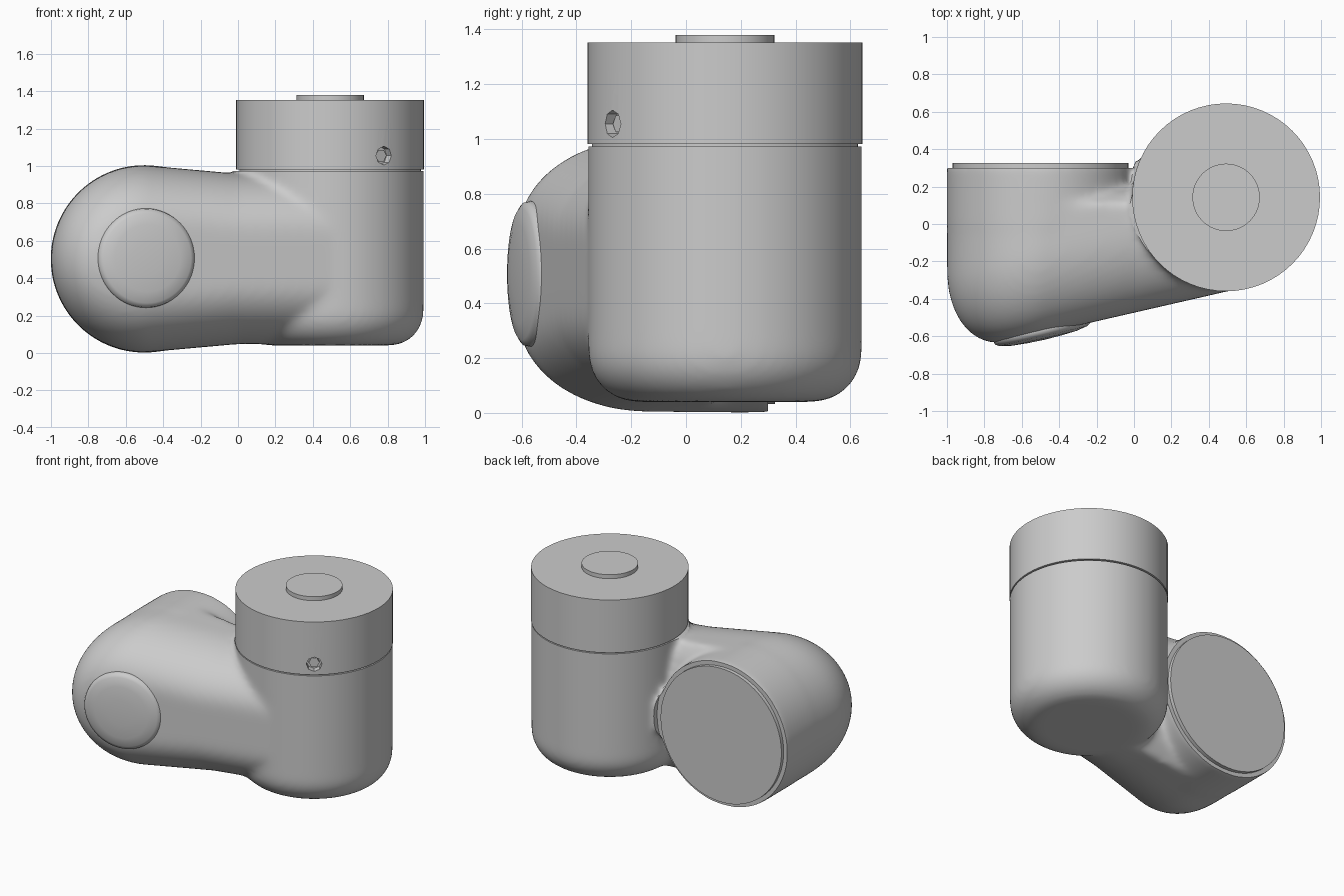
import bpy, bmesh, math
from mathutils import Vector

if "Cube" in bpy.data.objects:
    bpy.data.objects.remove(bpy.data.objects["Cube"])

VX, VY = 0.4925, 0.1425          # axis of the upright cylinder
HX, HZ = -0.5, 0.503             # axis of the horizontal cylinder
SLOPE = 0.229                    # slant of the front face


def finish(bm, name):
    bmesh.ops.remove_doubles(bm, verts=bm.verts, dist=1e-5)
    bmesh.ops.recalc_face_normals(bm, faces=bm.faces)
    me = bpy.data.meshes.new(name)
    bm.to_mesh(me)
    bm.free()
    ob = bpy.data.objects.new(name, me)
    bpy.context.collection.objects.link(ob)
    return ob


def activate(ob):
    bpy.ops.object.select_all(action='DESELECT')
    ob.select_set(True)
    bpy.context.view_layer.objects.active = ob


def smooth(ob, angle=35):
    activate(ob)
    bpy.ops.object.shade_smooth_by_angle(angle=math.radians(angle))


def lathe(name, profile, origin, axis=(0, 0, 1), steps=64):
    """Revolve (radius, height) points around an axis."""
    bm = bmesh.new()
    vs = [bm.verts.new((r, 0, h)) for r, h in profile]
    es = [bm.edges.new(p) for p in zip(vs, vs[1:])]
    bmesh.ops.spin(bm, geom=vs + es, cent=(0, 0, 0), axis=(0, 0, 1),
                   angle=math.tau, steps=steps)
    q = Vector(axis).to_track_quat('Z', 'Y')
    for v in bm.verts:
        v.co = q @ v.co + Vector(origin)
    return finish(bm, name)


def disc(name, r, h0, h1, origin, axis=(0, 0, 1), steps=64):
    return lathe(name, [(0, h0), (r, h0), (r, h1), (0, h1)], origin, axis, steps)


def cut(ob, cutter):
    m = ob.modifiers.new("cut", 'BOOLEAN')
    m.operation = 'DIFFERENCE'
    m.solver = 'EXACT'
    m.object = cutter
    activate(ob)
    bpy.ops.object.modifier_apply(modifier=m.name)
    bpy.data.objects.remove(cutter)


def front_y(x):
    return -0.362 + SLOPE * (x - 0.49)


def outline(inset):
    """Half-round arm outline in the xz plane, shrunk by inset."""
    r = 0.5 - inset
    pts = [(HX + r * math.cos(a), HZ + r * math.sin(a))
           for a in (math.pi / 2 + math.pi * i / 32 for i in range(33))]
    h = 0.455 - inset
    right = [(0.0, -h), (0.25, -h), (0.5, -h), (0.5, h), (0.25, h), (0.0, h)]
    return pts + [(x, HZ + z) for x, z in right]


# Arm linking the two cylinders: rounded slanted front, softened back
bm = bmesh.new()
rings = []
for y, inset in ((0.2, 0.2), (0.16, 0.08), (0.11, 0.0)):
    rings.append([bm.verts.new((x, y, z)) for x, z in outline(inset)])
for i in range(13):
    a = math.pi / 2 * i / 12
    inset, dist = 0.32 * (1 - math.cos(a)), 0.45 * (1 - math.sin(a))
    rings.append([bm.verts.new((x, front_y(x) + dist, z))
                  for x, z in outline(inset)])
for r0, r1 in zip(rings, rings[1:]):
    for i in range(len(r0)):
        j = (i + 1) % len(r0)
        bm.faces.new((r0[i], r0[j], r1[j], r1[i]))
bm.faces.new(rings[0])
bm.faces.new(rings[-1])
body = finish(bm, "joint_body")

# Upright and horizontal cylinders, overlong so their ends can be cut flat
R = 0.18
corner = [(0.5 - R + R * math.sin(a), 0.04 + R - R * math.cos(a))
          for a in (math.pi / 2 * i / 8 for i in range(9))]
upright = lathe("upright", [(0, 0.04)] + corner + [(0.5, 1.1), (0, 1.1)],
                (VX, VY, 0))
sideways = disc("sideways", 0.502, -0.33, 0.02, (HX, 0, HZ), (0, -1, 0))

# Merge into one skin with soft fillets
activate(body)
upright.select_set(True)
sideways.select_set(True)
bpy.ops.object.join()
m = body.modifiers.new("merge", 'REMESH')
m.mode = 'VOXEL'
m.voxel_size = 0.018
s = body.modifiers.new("soften", 'SMOOTH')
s.factor = 0.5
s.iterations = 20
for name in ("merge", "soften"):
    activate(body)
    bpy.ops.object.modifier_apply(modifier=name)
cut(body, disc("cutter", 0.53, 0.972, 1.3, (VX, VY, 0)))
cut(body, disc("cutter", 0.515, 0.3, 0.6, (HX, 0, HZ), (0, 1, 0)))
smooth(body, 40)

# Rotating cap with a narrow neck in the seam and a screw recess
cap = lathe("rotating_cap", [(0, 0.95), (0.485, 0.95), (0.485, 0.981),
                             (0.502, 0.981), (0.502, 1.352), (0, 1.352)],
            (VX, VY, 0))
a = math.radians(-55)
out = Vector((math.cos(a), math.sin(a), 0))
cut(cap, disc("cutter", 0.05, 0.455, 0.6, Vector((VX, VY, 1.055)), out, 8))
smooth(cap)
screw = disc("cap_screw", 0.035, 0.44, 0.475, Vector((VX, VY, 1.055)), out, 6)

# Small plates: cap top, back flange, domed front cover
smooth(disc("cap_plate", 0.18, 1.34, 1.38, (VX, VY, 0)))
smooth(disc("back_flange", 0.47, 0.28, 0.325, (HX, 0, HZ), (0, 1, 0)))
cover = lathe("front_cover", [(0, -0.08), (0.255, -0.08), (0.266, -0.02),
                              (0.262, 0.0), (0.24, 0.014), (0.18, 0.026),
                              (0.09, 0.032), (0, 0.034)],
              (-0.488, front_y(-0.488), 0.507), (SLOPE, -1, 0))
smooth(cover, 50)
